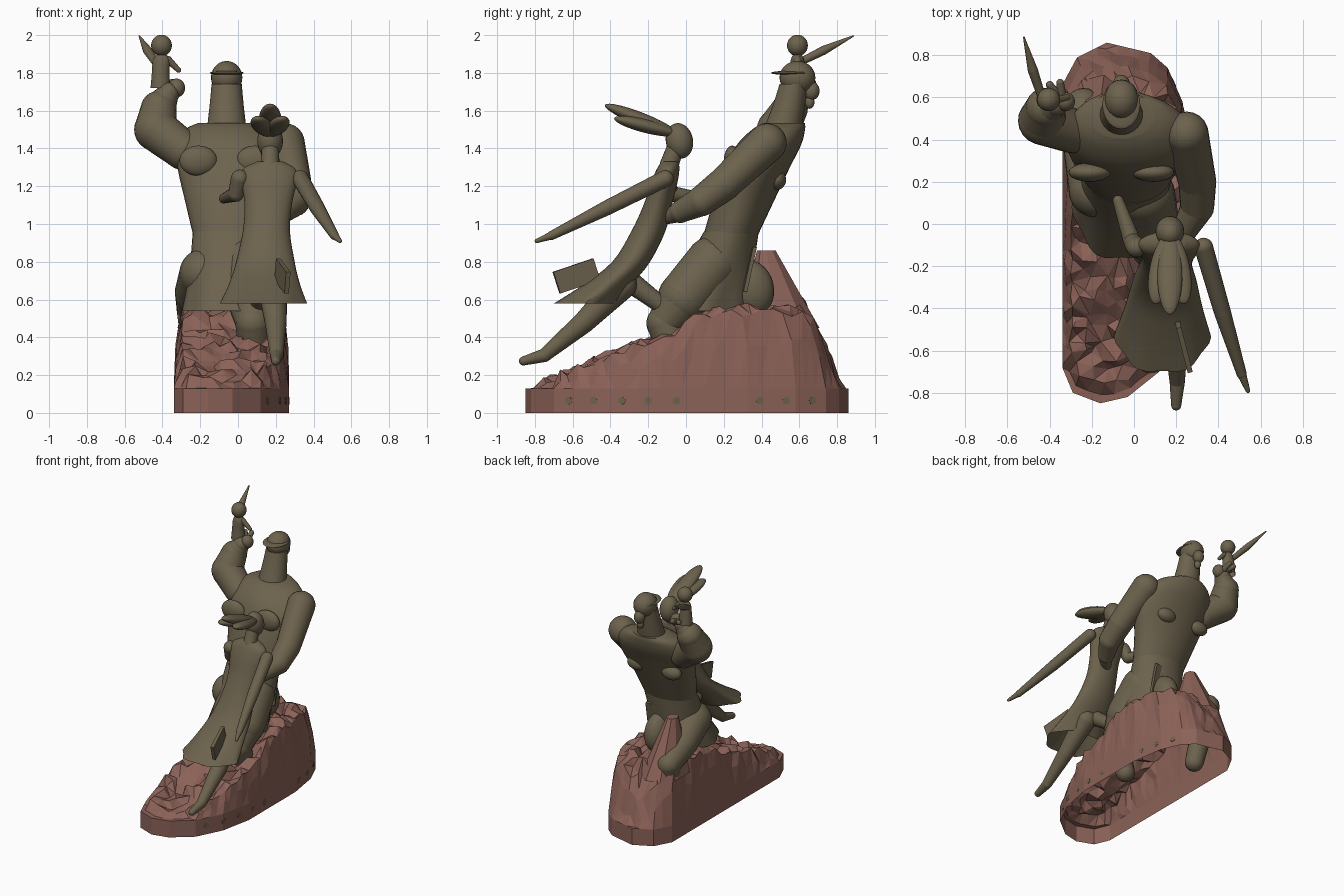
import bpy, bmesh, math, random
from mathutils import Vector, Matrix, geometry

random.seed(4)
if "Cube" in bpy.data.objects:
    bpy.data.objects.remove(bpy.data.objects["Cube"], do_unlink=True)


def material(name, rgb):
    m = bpy.data.materials.new(name)
    m.use_nodes = True
    m.diffuse_color = (*rgb, 1)
    m.node_tree.nodes["Principled BSDF"].inputs["Base Color"].default_value = (*rgb, 1)
    return m


bronze = material("olive bronze", (0.15, 0.122, 0.074))
granite = material("red stone", (0.26, 0.122, 0.097))


def finish(name, bm, mat=bronze, smooth=True):
    bmesh.ops.recalc_face_normals(bm, faces=bm.faces)
    mesh = bpy.data.meshes.new(name)
    bm.to_mesh(mesh)
    bm.free()
    mesh.materials.append(mat)
    ob = bpy.data.objects.new(name, mesh)
    bpy.context.collection.objects.link(ob)
    if smooth:
        bpy.ops.object.select_all(action='DESELECT')
        ob.select_set(True)
        bpy.context.view_layer.objects.active = ob
        bpy.ops.object.shade_smooth_by_angle(angle=math.radians(40))


def aim(direction):
    return Vector(direction).to_track_quat('Z', 'Y').to_matrix().to_4x4()


def limb(name, joints):
    """Chain of (x, y, z, radius): round joints linked by tapered segments."""
    bm = bmesh.new()
    for x, y, z, r in joints:
        bmesh.ops.create_uvsphere(bm, u_segments=20, v_segments=12, radius=r,
                                  matrix=Matrix.Translation((x, y, z)))
    for a, b in zip(joints, joints[1:]):
        p, q = Vector(a[:3]), Vector(b[:3])
        bmesh.ops.create_cone(bm, segments=20, radius1=a[3], radius2=b[3], depth=(q - p).length,
                              matrix=Matrix.Translation((p + q) / 2) @ aim(q - p))
    finish(name, bm)


def ellipsoid(name, centre, size, direction=(0, 0, 1)):
    bm = bmesh.new()
    bmesh.ops.create_uvsphere(bm, u_segments=24, v_segments=14, radius=1,
                              matrix=Matrix.Translation(centre) @ aim(direction) @ Matrix.Diagonal((*size, 1)))
    finish(name, bm)


def slab(name, centre, size, rotation):
    bm = bmesh.new()
    turn = Matrix.Rotation(rotation[1], 4, 'Z') @ Matrix.Rotation(rotation[0], 4, 'X')
    bmesh.ops.create_cube(bm, size=1, matrix=Matrix.Translation(centre) @ turn @ Matrix.Diagonal((*size, 1)))
    finish(name, bm)


def smooth_sections(sections, steps=4):
    """Catmull-Rom curve through the section values."""
    s = [Vector(v) for v in (sections[0], *sections, sections[-1])]
    for a, b, c, d in zip(s, s[1:], s[2:], s[3:]):
        for k in range(steps):
            t = k / steps
            yield (b * 2 + (c - a) * t + (a * 2 - b * 5 + c * 4 - d) * t ** 2 + (b * 3 - a - c * 3 + d) * t ** 3) / 2
    yield s[-1]


def loft(name, sections, ripple=0):
    """Horizontal ellipses (cx, cy, z, rx, ry) skinned upward, open below."""
    bm, n, rings = bmesh.new(), 36, []
    for i, (cx, cy, z, rx, ry) in enumerate(smooth_sections(sections)):
        wave = ripple * max(0, 1 - i / 7)
        ring = []
        for k in range(n):
            t = math.tau * k / n
            f = 1 + wave * math.cos(6 * t)
            ring.append(bm.verts.new((cx + rx * f * math.cos(t), cy + ry * f * math.sin(t), z)))
        rings.append(ring)
    for lo, hi in zip(rings, rings[1:]):
        for k in range(n):
            j = (k + 1) % n
            bm.faces.new((lo[k], lo[j], hi[j], hi[k]))
    bm.faces.new(rings[-1])
    finish(name, bm)


# Rock plinth: an open shell with a steep wall and a craggy top
outline = [(-0.34, -0.68), (-0.29, -0.8), (-0.16, -0.85), (-0.03, -0.82), (0.12, -0.7), (0.22, -0.5),
           (0.27, -0.25), (0.27, 0.33), (0.23, 0.58), (0.16, 0.74), (0.08, 0.81), (-0.13, 0.86),
           (-0.27, 0.79), (-0.34, 0.66)]
profile = [(-0.86, 0.13), (-0.6, 0.23), (-0.3, 0.36), (-0.1, 0.41), (0.1, 0.53), (0.3, 0.55),
           (0.6, 0.55), (0.68, 0.48), (0.74, 0.37), (0.87, 0.13)]
axis = Vector((0.03, 0))


def height(y):
    for (y0, z0), (y1, z1) in zip(profile, profile[1:]):
        if y <= y1:
            return z0 + (z1 - z0) * (y - y0) / (y1 - y0)
    return profile[-1][1]


def jitter(amount):
    return random.uniform(-amount, amount)


sides = [(Vector(a), Vector(b)) for a, b in zip(outline, outline[1:] + outline[:1])]
loop = []
for a, b in sides:
    parts = max(1, round((b - a).length / 0.06))
    loop += [a.lerp(b, k / parts) for k in range(parts)]

bm = bmesh.new()
rings = []
for scale, level, rough in ((1, 0, 0), (1, 0.13, 0), (0.955, 0.68, 0.03), (0.89, 0.98, 0.03)):
    ring = []
    for p in loop:
        q = axis + (p - axis) * scale + Vector((jitter(0.3), jitter(0.3))) * rough
        z = max(0.13, height(q.y) * level + jitter(rough)) if rough else level
        ring.append(bm.verts.new((q.x, q.y, z)))
    rings.append(ring)
count = len(loop)
for lo, hi in zip(rings, rings[1:]):
    for k in range(count):
        j = (k + 1) % count
        bm.faces.new((lo[k], lo[j], hi[j], hi[k]))

# Scattered points inside the rim make the shards of the top
rim = [axis + (p - axis) * 0.85 for p in loop]
cap = list(rings[-1])
for i in range(13):
    for j in range(26):
        p = Vector((-0.34 + i * 0.05 + jitter(0.02), -0.82 + j * 0.065 + jitter(0.03)))
        if all((b - a).cross(p - a) > 0 for a, b in zip(rim, rim[1:] + rim[:1])):
            cap.append(bm.verts.new((p.x, p.y, height(p.y) + random.uniform(-0.055, 0.03))))
border = [(k, (k + 1) % count) for k in range(count)]
result = geometry.delaunay_2d_cdt([v.co.xy for v in cap], border, [], 1, 0.00001)
for tri in result[2]:
    bm.faces.new([cap[result[3][i][0]] for i in tri])
bmesh.ops.triangulate(bm, faces=[f for f in bm.faces if max(v.co.z for v in f.verts) > 0.14])
finish("rock_plinth", bm, granite, False)

# Pointed crag on top of the rock
bm = bmesh.new()
angles = [math.tau * k / 9 for k in range(9)]
low = [bm.verts.new((-0.17 + 0.16 * math.cos(t), 0.49 + 0.22 * math.sin(t), 0.45)) for t in angles]
high = [bm.verts.new((-0.18 + 0.04 * math.cos(t), 0.425 + 0.05 * math.sin(t), 0.86)) for t in angles]
for k in range(9):
    j = (k + 1) % 9
    bm.faces.new((low[k], low[j], high[j], high[k]))
bm.faces.new(high)
finish("rock_crag", bm, granite, False)

# Bronze studs along the foot of one long wall
bm = bmesh.new()
for y in (-0.62, -0.49, -0.34, -0.2, -0.05, 0.39, 0.53, 0.67):
    for a, b in sides:
        if a.y < y <= b.y:
            p = a.lerp(b, (y - a.y) / (b.y - a.y))
            out = Vector((b.y - a.y, a.x - b.x, 0))
            bmesh.ops.create_cone(bm, cap_ends=True, segments=12, radius1=0.02, radius2=0.02, depth=0.004,
                                  matrix=Matrix.Translation((p.x, p.y, 0.065)) @ aim(out))
finish("wall_studs", bm)

# Man: coat, trunk, neck and head
loft("man_coat_skirt", [(-0.06, 0.08, 0.54, 0.225, 0.25), (-0.045, 0.16, 0.74, 0.21, 0.195),
                        (-0.03, 0.24, 0.96, 0.21, 0.145)], 0.05)
loft("man_torso", [(-0.03, 0.24, 0.95, 0.21, 0.145), (-0.03, 0.305, 1.12, 0.25, 0.16),
                   (-0.02, 0.38, 1.3, 0.3, 0.17), (-0.03, 0.44, 1.42, 0.29, 0.17),
                   (-0.05, 0.49, 1.5, 0.23, 0.14), (-0.06, 0.52, 1.535, 0.15, 0.11)])
loft("man_neck", [(-0.06, 0.51, 1.5, 0.105, 0.1), (-0.06, 0.545, 1.63, 0.09, 0.085),
                  (-0.06, 0.57, 1.74, 0.08, 0.075)])
ellipsoid("man_head", (-0.06, 0.59, 1.775), (0.083, 0.095, 0.088))
ellipsoid("man_nose", (-0.06, 0.665, 1.705), (0.04, 0.042, 0.05))
ellipsoid("man_beard", (-0.06, 0.655, 1.645), (0.025, 0.025, 0.035))
ellipsoid("man_cap_brim", (-0.06, 0.565, 1.8), (0.09, 0.115, 0.012))
for side, x in (("left", 0.09), ("right", -0.21)):
    ellipsoid("man_shoulder_blade_" + side, (x, 0.245, 1.335), (0.1, 0.045, 0.08))
    ellipsoid("man_chest_" + side, (x, 0.48, 1.235), (0.08, 0.05, 0.055))
slab("man_coat_flap", (0.05, 0.33, 0.76), (0.1, 0.02, 0.24), (-0.22, 0.2))
ellipsoid("man_coat_front_gather", (0.0, 0.345, 0.66), (0.09, 0.12, 0.15), (0, -0.25, 1))

# Man: limbs, with the shins sunk through the rock
limb("man_left_arm", [(0.25, 0.43, 1.43, 0.103), (0.3, 0.2, 1.21, 0.09), (0.3, 0.08, 1.12, 0.08),
                      (0.24, -0.03, 1.065, 0.06)])
limb("man_left_hand", [(0.24, -0.03, 1.065, 0.055), (0.17, -0.12, 1.03, 0.035)])
limb("man_right_arm", [(-0.29, 0.44, 1.39, 0.105), (-0.435, 0.49, 1.5, 0.115),
                       (-0.42, 0.55, 1.61, 0.095), (-0.37, 0.57, 1.69, 0.06)])
ellipsoid("man_right_hand", (-0.325, 0.58, 1.72), (0.045, 0.045, 0.05))
for i, (dx, dy) in enumerate(((-0.08, 0.02), (-0.06, 0.08), (-0.01, 0.09))):
    limb("man_right_finger_%d" % (i + 1), [(-0.34, 0.58, 1.71, 0.025), (-0.34 + dx, 0.58 + dy, 1.75, 0.018)])
limb("man_left_leg", [(0.05, 0.14, 0.79, 0.145), (0.075, -0.01, 0.61, 0.14), (0.08, -0.115, 0.475, 0.095),
                      (0.1, 0.02, 0.1, 0.07)])
limb("man_right_leg", [(-0.18, 0.16, 0.74, 0.13), (-0.23, 0.36, 0.64, 0.105), (-0.24, 0.56, 0.55, 0.085),
                       (-0.2, 0.45, 0.11, 0.07)])

# Child standing on the raised hand
loft("child_body", [(-0.41, 0.59, 1.72, 0.053, 0.05), (-0.41, 0.59, 1.8, 0.046, 0.042),
                    (-0.405, 0.59, 1.87, 0.045, 0.035), (-0.405, 0.59, 1.9, 0.02, 0.02)])
ellipsoid("child_head", (-0.405, 0.59, 1.945), (0.055, 0.055, 0.057))
limb("child_right_arm", [(-0.44, 0.61, 1.86, 0.02), (-0.48, 0.73, 1.92, 0.024), (-0.522, 0.885, 1.995, 0.004)])
limb("child_left_arm", [(-0.37, 0.59, 1.87, 0.02), (-0.315, 0.6, 1.815, 0.014)])

# Woman: dress, neck, head and streaming hair
loft("woman_dress", [(0.135, -0.535, 0.58, 0.22, 0.17), (0.14, -0.415, 0.68, 0.185, 0.13),
                     (0.145, -0.29, 0.8, 0.155, 0.1), (0.15, -0.2, 0.96, 0.125, 0.09),
                     (0.16, -0.15, 1.1, 0.125, 0.075), (0.165, -0.115, 1.22, 0.145, 0.07),
                     (0.165, -0.095, 1.29, 0.14, 0.06), (0.17, -0.085, 1.33, 0.07, 0.045)], 0.05)
limb("woman_neck", [(0.17, -0.09, 1.31, 0.05), (0.17, -0.05, 1.42, 0.045)])
ellipsoid("woman_head", (0.17, -0.035, 1.44), (0.068, 0.072, 0.095), (0, -0.2, 1))
root = Vector((0.17, -0.04, 1.475))
for i, tip in enumerate(((0.17, -0.43, 1.63), (0.1, -0.38, 1.56), (0.24, -0.38, 1.56))):
    tip = Vector(tip)
    ellipsoid("woman_hair_lock_%d" % (i + 1), (root + tip) / 2, (0.06, 0.036, (tip - root).length / 2),
              tip - root)
slab("woman_skirt_fold", (0.235, -0.58, 0.725), (0.024, 0.23, 0.12), (0.32, 0.25))

# Woman: limbs
limb("woman_left_arm", [(0.33, -0.11, 1.24, 0.045), (0.42, -0.42, 1.085, 0.04), (0.51, -0.71, 0.94, 0.024)])
limb("woman_left_hand", [(0.51, -0.71, 0.94, 0.022), (0.54, -0.79, 0.91, 0.011)])
limb("woman_right_arm", [(0.01, -0.11, 1.24, 0.048), (-0.01, -0.08, 1.16, 0.042), (-0.075, 0.11, 1.135, 0.026)])
limb("woman_left_leg", [(0.18, -0.34, 0.68, 0.08), (0.2, -0.54, 0.48, 0.058), (0.205, -0.75, 0.305, 0.036),
                        (0.2, -0.86, 0.275, 0.024)])
limb("woman_right_leg", [(0.12, -0.33, 0.72, 0.06), (0.11, -0.13, 0.57, 0.045)])
